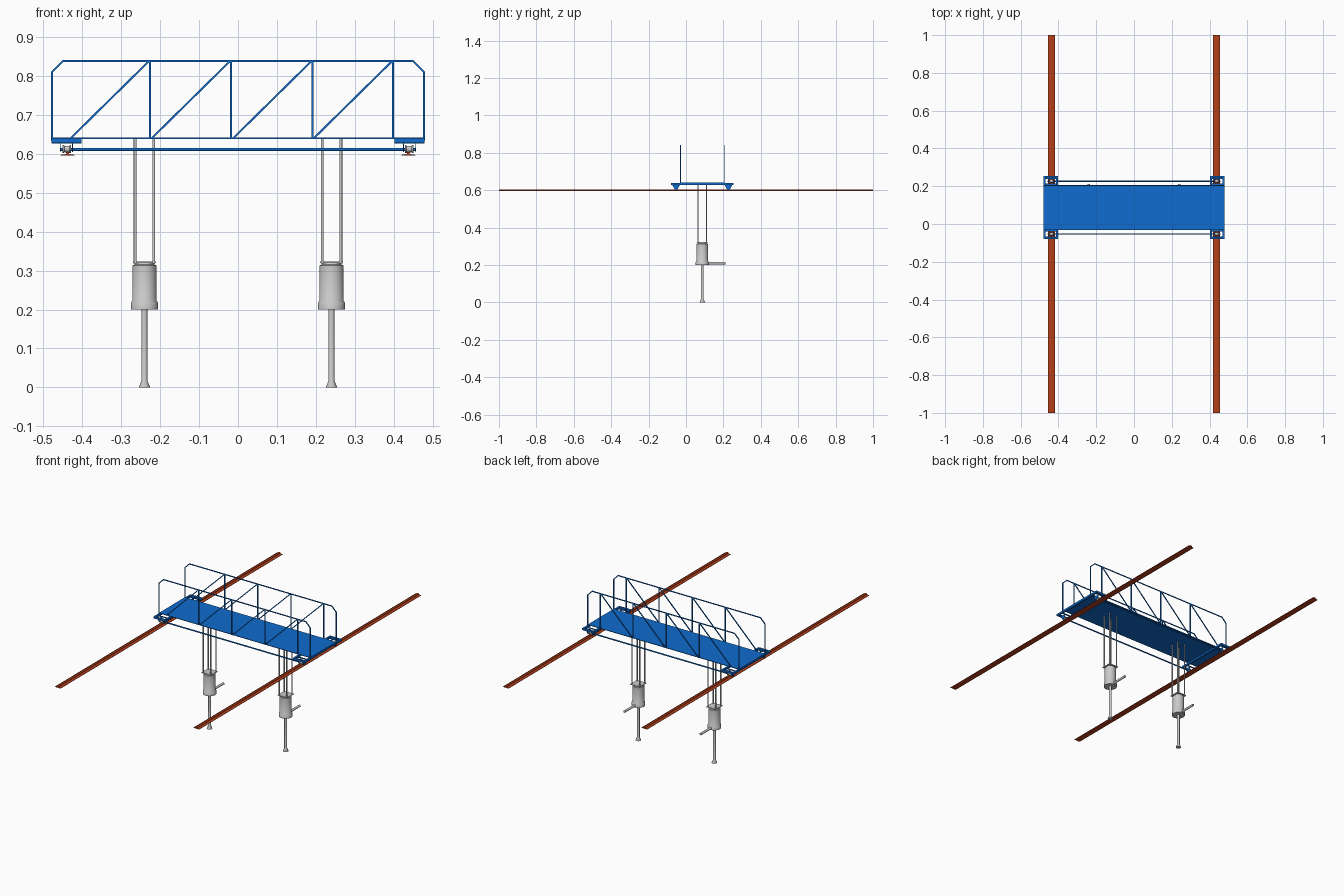
import bpy, bmesh, math
from mathutils import Vector, Matrix

if "Cube" in bpy.data.objects:
    bpy.data.objects.remove(bpy.data.objects["Cube"])

YC = 0.087          # centre line of the carriage
Y_SIDES = (-0.03, 0.204)


def material(name, rgb):
    m = bpy.data.materials.new(name)
    m.diffuse_color = (*rgb, 1)
    m.use_nodes = True
    m.node_tree.nodes["Principled BSDF"].inputs["Base Color"].default_value = m.diffuse_color
    return m


BLUE = material("blue_paint", (0.005, 0.15, 0.62))
RUST = material("rust_rail", (0.45, 0.05, 0.01))


def finish(name, bm, mat=None, smooth=False):
    bmesh.ops.recalc_face_normals(bm, faces=bm.faces)
    me = bpy.data.meshes.new(name)
    bm.to_mesh(me)
    bm.free()
    ob = bpy.data.objects.new(name, me)
    bpy.context.collection.objects.link(ob)
    if mat:
        me.materials.append(mat)
    if smooth:
        bpy.ops.object.select_all(action='DESELECT')
        ob.select_set(True)
        bpy.context.view_layer.objects.active = ob
        bpy.ops.object.shade_smooth_by_angle(angle=math.radians(35))
    return ob


def add_box(bm, x0, x1, y0, y1, z0, z1):
    m = Matrix.Translation(((x0 + x1) / 2, (y0 + y1) / 2, (z0 + z1) / 2))
    m = m @ Matrix.Diagonal((abs(x1 - x0), abs(y1 - y0), abs(z1 - z0), 1))
    bmesh.ops.create_cube(bm, size=1, matrix=m)


def add_bar(bm, a, b, w=0.005, depth=0.004):
    # rectangular bar lying in an xz plane
    a, b = Vector(a), Vector(b)
    d = (b - a).normalized()
    y = Vector((0, 1, 0))
    rot = Matrix((d, y, d.cross(y))).transposed().to_4x4()
    m = Matrix.Translation((a + b) / 2) @ rot
    m = m @ Matrix.Diagonal(((b - a).length + w * 0.6, depth, w, 1))
    bmesh.ops.create_cube(bm, size=1, matrix=m)


def add_rod(bm, a, b, r, seg=16):
    a, b = Vector(a), Vector(b)
    rot = (b - a).to_track_quat('Z', 'Y').to_matrix().to_4x4()
    bmesh.ops.create_cone(bm, cap_ends=True, segments=seg, radius1=r, radius2=r,
                          depth=(b - a).length,
                          matrix=Matrix.Translation((a + b) / 2) @ rot)


def add_prism(bm, pts, shift):
    # closed polygon pushed along a vector
    f = bm.faces.new([bm.verts.new(p) for p in pts])
    g = bmesh.ops.extrude_face_region(bm, geom=[f])["geom"]
    bmesh.ops.translate(bm, vec=shift, verts=[v for v in g if isinstance(v, bmesh.types.BMVert)])
    if not f.is_valid or f not in bm.faces:
        return


def add_lathe(bm, prof, centre, axis='Z', seg=32):
    # profile of (radius, height) pairs, capped at both ends
    rings = []
    for r, h in prof:
        ring = []
        for i in range(seg):
            t = 2 * math.pi * i / seg
            p = Vector((r * math.cos(t), r * math.sin(t), h))
            if axis == 'X':
                p = Vector((p.z, p.x, p.y))
            ring.append(bm.verts.new(p + Vector(centre)))
        rings.append(ring)
    for a, b in zip(rings, rings[1:]):
        for i in range(seg):
            j = (i + 1) % seg
            bm.faces.new((a[i], a[j], b[j], b[i]))
    bm.faces.new(rings[0])
    bm.faces.new(rings[-1])


# deck plate
bm = bmesh.new()
add_box(bm, -0.477, 0.477, Y_SIDES[0], Y_SIDES[1], 0.638, 0.641)
finish("deck", bm, BLUE)

# truss railings on both sides
posts = (-0.226, -0.018, 0.191, 0.398)
outline = [(-0.477, 0.635), (-0.477, 0.81), (-0.449, 0.838),
           (0.449, 0.838), (0.477, 0.81), (0.477, 0.635)]
for y, side in zip(Y_SIDES, ("front", "back")):
    bm = bmesh.new()
    for (x0, z0), (x1, z1) in zip(outline, outline[1:]):
        add_bar(bm, (x0, y, z0), (x1, y, z1))
    for x in posts:
        add_bar(bm, (x, y, 0.64), (x, y, 0.838))
        add_bar(bm, (x - 0.203, y, 0.64), (x - 0.004, y, 0.836))
    finish(side + "_railing", bm, BLUE)

for s, side in ((-1, "left"), (1, "right")):
    # rail with foot, web and head
    prof = [(0.018, 0.595), (0.018, 0.597), (0.003, 0.599), (0.003, 0.601), (0.006, 0.602), (0.006, 0.604)]
    prof += [(-x, z) for x, z in reversed(prof)]
    bm = bmesh.new()
    add_prism(bm, [(s * 0.437 + x, -1, z) for x, z in prof], (0, 2, 0))
    finish(side + "_rail", bm, RUST)

    # rectangular end frame
    bm = bmesh.new()
    xi, xo, y0, y1, t = 0.402, 0.478, -0.08, 0.254, 0.01
    for xa in (xi, xo - t):
        add_box(bm, s * xa, s * (xa + t), y0, y1, 0.628, 0.6385)
    for ya in (y0, y1 - t):
        add_box(bm, s * (xi + t), s * (xo - t), ya, ya + t, 0.628, 0.6385)
    finish(side + "_end_frame", bm, BLUE)

    for yw, pos in ((YC - 0.14, "front"), (YC + 0.14, "back")):
        # wheel bracket: top plate and two tapered cheeks
        bm = bmesh.new()
        for xo in (-0.016, 0.014):
            x = s * 0.44 + xo
            pts = [(x, yw - 0.02, 0.627), (x, yw - 0.007, 0.604),
                   (x, yw + 0.007, 0.604), (x, yw + 0.02, 0.627)]
            add_prism(bm, pts, (0.002, 0, 0))
        add_box(bm, s * 0.402, s * 0.478, yw - 0.02, yw - 0.012, 0.6265, 0.6295)
        add_box(bm, s * 0.402, s * 0.478, yw + 0.012, yw + 0.02, 0.6265, 0.6295)
        finish(f"{side}_{pos}_wheel_bracket", bm, BLUE)
        # grooved wheel
        bm = bmesh.new()
        add_lathe(bm, [(0.0105, -0.011), (0.0105, -0.008), (0.008, -0.0065),
                       (0.008, 0.0065), (0.0105, 0.008), (0.0105, 0.011)],
                  (s * 0.439, yw, 0.612), 'X', 24)
        finish(f"{side}_{pos}_wheel", bm, smooth=True)

# axles linking the wheels
for yw, pos in ((YC - 0.14, "front"), (YC + 0.14, "back")):
    bm = bmesh.new()
    add_rod(bm, (-0.457, yw, 0.611), (0.457, yw, 0.611), 0.0038)
    finish(pos + "_axle", bm, BLUE, True)

for x, side in ((-0.24, "left"), (0.24, "right")):
    # four hanger rods
    bm = bmesh.new()
    for dx in (-0.024, 0.024):
        for dy in (-0.023, 0.023):
            add_rod(bm, (x + dx, YC + dy, 0.318), (x + dx, YC + dy, 0.639), 0.0036, 12)
    finish(side + "_hanger_rods", bm, smooth=True)

    # square mounting plate
    bm = bmesh.new()
    add_box(bm, x - 0.03, x + 0.03, YC - 0.03, YC + 0.03, 0.32, 0.3235)
    finish(side + "_mount_plate", bm)

    # pump body
    bm = bmesh.new()
    add_lathe(bm, [(0.035, 0.2), (0.035, 0.217), (0.031, 0.223), (0.031, 0.313),
                   (0.026, 0.315), (0.024, 0.321)], (x, YC, 0))
    finish(side + "_pump_body", bm, smooth=True)

    # suction pipe with flared foot
    bm = bmesh.new()
    add_lathe(bm, [(0.014, 0.0), (0.014, 0.002), (0.0075, 0.018), (0.0075, 0.201)], (x, YC, 0), seg=24)
    finish(side + "_suction_pipe", bm, smooth=True)

    # outlet pipe toward the back
    bm = bmesh.new()
    add_rod(bm, (x, YC, 0.21), (x, 0.212, 0.21), 0.0065)
    finish(side + "_outlet_pipe", bm, smooth=True)
